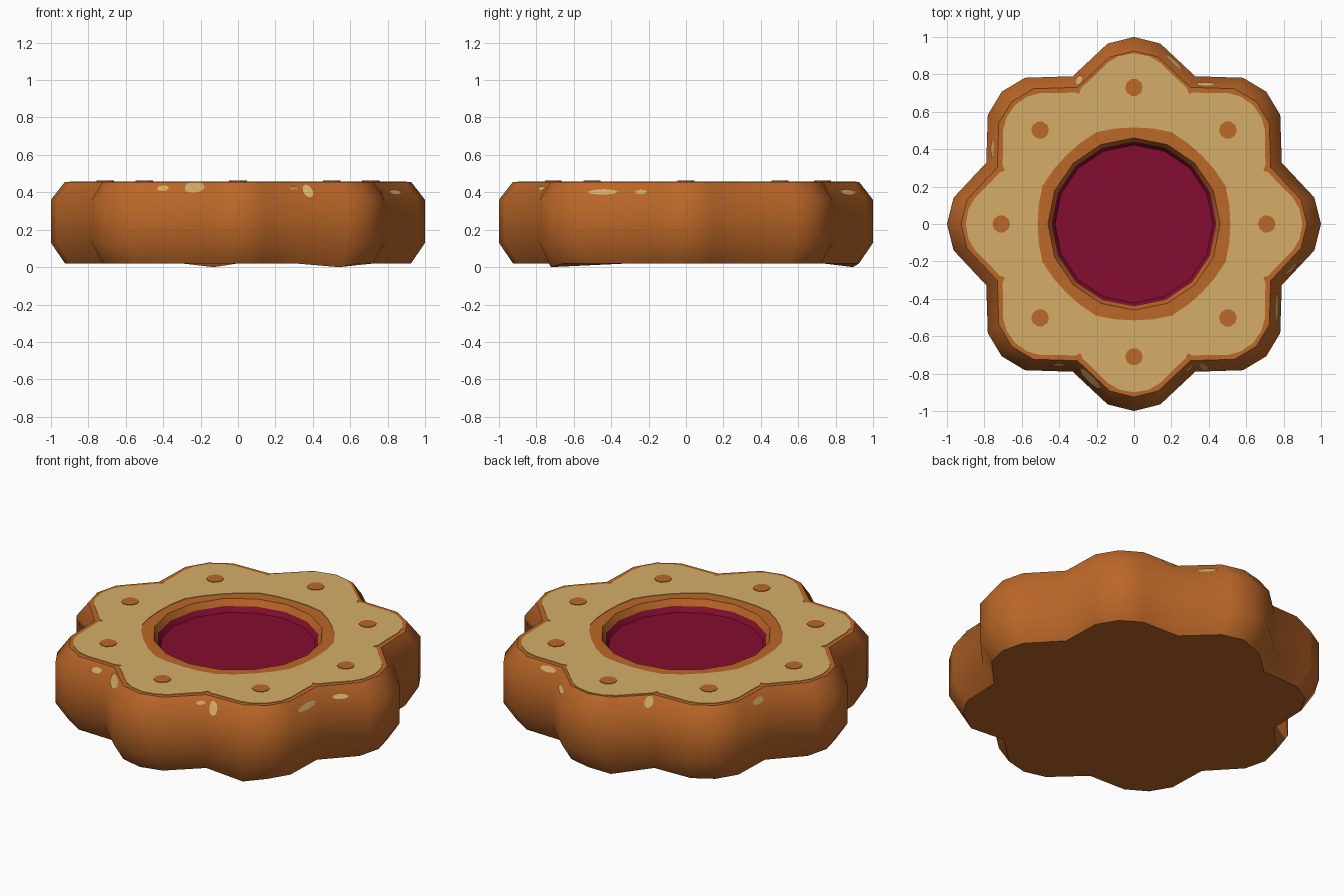
import bpy, bmesh, math
from mathutils import Vector
from mathutils.bvhtree import BVHTree

if "Cube" in bpy.data.objects:
    bpy.data.objects.remove(bpy.data.objects["Cube"])


def material(name, rgb):
    m = bpy.data.materials.new(name)
    m.diffuse_color = (*rgb, 1)
    m.use_nodes = True
    m.node_tree.nodes["Principled BSDF"].inputs["Base Color"].default_value = m.diffuse_color
    return m


BROWN = material("baked brown", (0.50, 0.135, 0.021))
TAN = material("pale dough", (0.66, 0.42, 0.14))
JAM = material("berry jam", (0.235, 0.004, 0.029))
TOP = 0.456


def finish(name, bm, mats, angle=50):
    bmesh.ops.recalc_face_normals(bm, faces=bm.faces)
    me = bpy.data.meshes.new(name)
    bm.to_mesh(me)
    bm.free()
    ob = bpy.data.objects.new(name, me)
    bpy.context.collection.objects.link(ob)
    for m in mats:
        me.materials.append(m)
    bpy.ops.object.select_all(action='DESELECT')
    ob.select_set(True)
    bpy.context.view_layer.objects.active = ob
    bpy.ops.object.shade_smooth_by_angle(angle=math.radians(angle))
    return ob


def polar(r, deg, z):
    a = math.radians(deg)
    return Vector((r * math.cos(a), r * math.sin(a), z))


# rings of 32 points: eight-petal outline and sixteen-sided hole
def petal_ring(scale, z):
    spec = [(1.0, 0), (0.975, 8.3), (0.855, 22.5), (0.975, 36.7)]
    return [polar(spec[k % 4][0] * scale, 45 * (k // 4) + spec[k % 4][1], z) for k in range(32)]


def hole_ring(r, z):
    return [polar(r * (math.cos(math.pi / 16) if k % 2 else 1), k * 11.25, z) for k in range(32)]


def loft(bm, rings):
    vs = [[bm.verts.new(p) for p in ring] for ring in rings]
    for a, b in zip(vs, vs[1:]):
        for k in range(32):
            j = (k + 1) % 32
            bm.faces.new((a[k], a[j], b[j], b[k]))
    return vs


# cookie body with jam basin
bottom = petal_ring(0.925, 0.02)
for p in bottom:  # two slight dips under the base
    if (p.xy - Vector((-0.13, 0.89))).length < 0.06 or (p.xy - Vector((0.54, -0.72))).length < 0.06:
        p.z = 0.0
bm = bmesh.new()
vs = loft(bm, [bottom, petal_ring(1, 0.13), petal_ring(1, 0.36), petal_ring(0.925, TOP),
               hole_ring(0.46, TOP), hole_ring(0.44, 0.42)])
bm.faces.new(vs[0])
bmesh.ops.recalc_face_normals(bm, faces=bm.faces)
tree = BVHTree.FromBMesh(bm)
finish("cookie_body", bm, [BROWN])

# jam filling
bm = bmesh.new()
vs = loft(bm, [hole_ring(0.44, 0.42), hole_ring(0.422, 0.39)])
bm.faces.new(vs[-1])
jam = finish("jam_filling", bm, [JAM])
if jam.data.polygons[-1].normal.z < 0:
    jam.data.flip_normals()


# thin plates on the top face
def plate(name, pts, z0, z1, mat):
    bm = bmesh.new()
    f = bm.faces.new([bm.verts.new((x, y, z1)) for x, y in pts])
    res = bmesh.ops.extrude_face_region(bm, geom=[f])
    for v in [g for g in res["geom"] if isinstance(g, bmesh.types.BMVert)]:
        v.co.z = z0
    finish(name, bm, [mat], 30)


half = [(0.515, 0), (0.51, 0.10), (0.49, 0.20), (0.51, 0.225), (0.68, 0.29), (0.72, 0.275),
        (0.77, 0.22), (0.85, 0.14), (0.885, 0.08), (0.90, 0)]
shape = half + [(u, -v) for u, v in half[-2:0:-1]]
for i in range(8):
    a = math.radians(45 * i)
    c, s = math.cos(a), math.sin(a)
    grow = 1.03 if i == 2 else 1.0
    turn = [(u * c - v * s, u * s + v * c) for u, v in [(0.49 + (u - 0.49) * grow, v * grow) for u, v in shape]]
    plate(f"petal_patch_{i}", turn, TOP - 0.001, TOP + 0.003, TAN)
    d = 0.73 if i == 2 else 0.71
    dot = [(d * c + 0.047 * math.cos(t * math.pi / 5), d * s + 0.047 * math.sin(t * math.pi / 5)) for t in range(10)]
    plate(f"petal_dot_{i}", dot, TOP + 0.001, TOP + 0.006, BROWN)

# small pale chips laid on the shoulder: angle, height, width, tallness
chips = [(-106, 0.425, 0.14, 0.06), (-64, 0.405, 0.05, 0.07), (-69, 0.42, 0.05, 0.02),
         (-118, 0.42, 0.06, 0.03), (-30, 0.40, 0.14, 0.03), (-16, 0.40, 0.08, 0.025),
         (76, 0.40, 0.10, 0.03), (111, 0.425, 0.05, 0.06), (63, 0.43, 0.10, 0.03),
         (152, 0.415, 0.09, 0.03)]
bm = bmesh.new()
for deg, z, w, h in chips:
    pts = [(0, 0)] + [(math.cos(t * math.pi / 4), math.sin(t * math.pi / 4)) for t in range(8)]
    ring = []
    for u, v in pts:
        a = deg + math.degrees(u * w / 2 / 0.87)
        zz = min(z + v * h / 2, TOP - 0.004)
        hit, n, _, _ = tree.ray_cast(polar(2, a, zz), -polar(1, a, 0))
        ring.append(bm.verts.new(hit + polar(0.005, a, 0.002)))
    for k in range(8):
        bm.faces.new((ring[0], ring[1 + k], ring[1 + (k + 1) % 8]))
finish("shoulder_chips", bm, [TAN])
